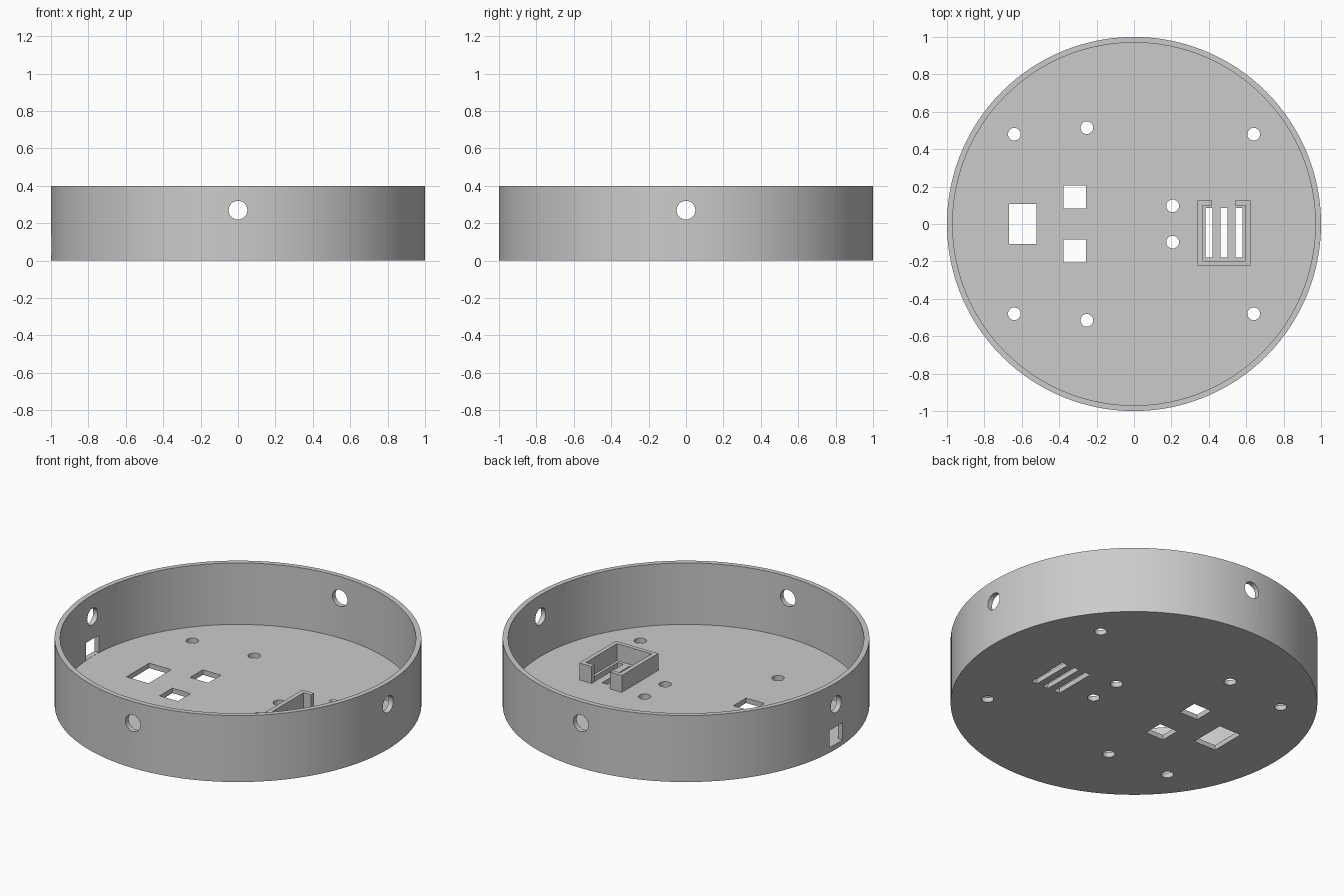
import bpy, bmesh, math
from mathutils import Matrix, Vector

if "Cube" in bpy.data.objects:
    bpy.data.objects.remove(bpy.data.objects["Cube"])

FLOOR, RIM = 0.03, 0.40
SEGMENTS = 128

grey = bpy.data.materials.new("light_grey")
grey.diffuse_color = (0.6, 0.6, 0.6, 1)
grey.use_nodes = True
grey.node_tree.nodes["Principled BSDF"].inputs["Base Color"].default_value = grey.diffuse_color


def add_object(name, bm):
    bmesh.ops.recalc_face_normals(bm, faces=bm.faces)
    mesh = bpy.data.meshes.new(name)
    bm.to_mesh(mesh)
    bm.free()
    mesh.materials.append(grey)
    ob = bpy.data.objects.new(name, mesh)
    bpy.context.collection.objects.link(ob)
    return ob


def box(bm, x0, x1, y0, y1, z0, z1):
    centre = Vector(((x0 + x1) / 2, (y0 + y1) / 2, (z0 + z1) / 2))
    size = Matrix.Diagonal((x1 - x0, y1 - y0, z1 - z0, 1))
    bmesh.ops.create_cube(bm, size=1, matrix=Matrix.Translation(centre) @ size)


def rod(bm, centre, radius, length, turn=Matrix()):
    bmesh.ops.create_cone(bm, cap_ends=True, segments=32, radius1=radius, radius2=radius,
                          depth=length, matrix=Matrix.Translation(centre) @ turn)


# Round tray: open dish turned from a wall and floor profile
bm = bmesh.new()
rings = []
for r, z in [(1.0, 0), (1.0, RIM), (0.97, RIM), (0.97, FLOOR)]:
    rings.append([bm.verts.new((r * math.cos(a), r * math.sin(a), z))
                  for a in (2 * math.pi * i / SEGMENTS for i in range(SEGMENTS))])
for lower, upper in zip(rings, rings[1:]):
    for i in range(SEGMENTS):
        j = (i + 1) % SEGMENTS
        bm.faces.new((lower[i], lower[j], upper[j], upper[i]))
bm.faces.new(rings[0])
bm.faces.new(rings[-1])
tray = add_object("round_tray", bm)

# Openings
bm = bmesh.new()
for side in (1, -1):
    # screw holes and cable holes in the floor
    for x, y, r in [(-0.64, 0.48, 0.034), (0.64, 0.48, 0.034),
                    (-0.252, 0.515, 0.034), (0.207, 0.097, 0.034)]:
        rod(bm, (x, side * y, 0), r, 0.2)
    # square windows
    y0, y1 = sorted((side * 0.084, side * 0.205))
    box(bm, -0.378, -0.257, y0, y1, -0.1, 0.1)
    # wall holes on all four sides
    rod(bm, (side, 0, 0.27), 0.05, 0.3, Matrix.Rotation(math.pi / 2, 4, 'Y'))
    rod(bm, (0, side, 0.27), 0.05, 0.3, Matrix.Rotation(math.pi / 2, 4, 'X'))
# large rectangular window
box(bm, -0.667, -0.52, -0.108, 0.108, -0.1, 0.1)
# vent slots
for x in (0.401, 0.481, 0.561):
    box(bm, x - 0.019, x + 0.019, -0.178, 0.085, -0.1, 0.1)
# plug opening in the left wall
box(bm, -1.1, -0.9, -0.062, 0.062, FLOOR + 0.001, 0.135)
cutter = add_object("opening_cutter", bm)
cutter.hide_render = True

cut = tray.modifiers.new("openings", 'BOOLEAN')
cut.object = cutter
cut.operation = 'DIFFERENCE'
cut.solver = 'EXACT'
bpy.context.view_layer.objects.active = tray
tray.select_set(True)
bpy.ops.object.modifier_apply(modifier=cut.name)
bpy.data.objects.remove(cutter)
bpy.ops.object.shade_smooth_by_angle(angle=math.radians(30))

# Sensor holder: C-shaped wall around the vent slots, open at the back
outline = [(0.417, 0.125), (0.34, 0.125), (0.34, -0.222), (0.623, -0.222), (0.623, 0.125),
           (0.54, 0.125), (0.54, 0.099), (0.597, 0.099), (0.597, -0.197), (0.367, -0.197),
           (0.367, 0.099), (0.417, 0.099)]
bm = bmesh.new()
base = bm.faces.new([bm.verts.new((x, y, FLOOR)) for x, y in outline])
top = bmesh.ops.extrude_face_region(bm, geom=[base], use_keep_orig=True)
bmesh.ops.translate(bm, vec=(0, 0, 0.102),
                    verts=[v for v in top["geom"] if isinstance(v, bmesh.types.BMVert)])
add_object("sensor_holder", bm)
